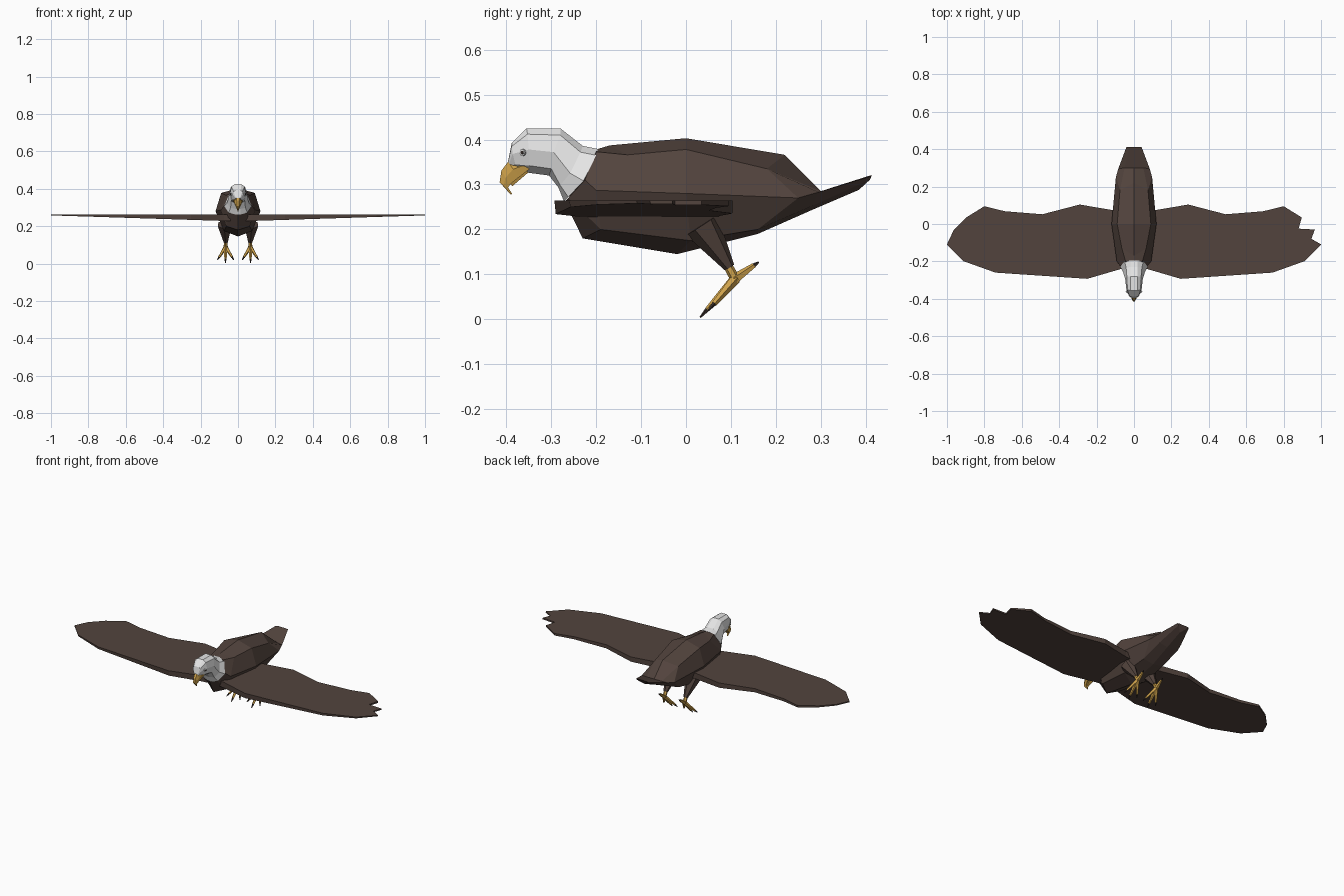
import bpy, bmesh, math
from mathutils import Vector, Matrix


def material(name, rgb):
    m = bpy.data.materials.new(name)
    m.diffuse_color = (*rgb, 1)
    return m


BROWN = material("brown feathers", (0.085, 0.057, 0.047))
WHITE = material("white feathers", (0.78, 0.78, 0.78))
GOLD = material("gold skin", (0.62, 0.36, 0.07))
DARK = material("dark horn", (0.035, 0.024, 0.02))


def finish(name, bm, mat):
    bmesh.ops.recalc_face_normals(bm, faces=bm.faces[:])
    me = bpy.data.meshes.new(name)
    bm.to_mesh(me)
    bm.free()
    me.materials.append(mat)
    ob = bpy.data.objects.new(name, me)
    bpy.context.collection.objects.link(ob)
    return ob


def loft(name, sections, mat):
    """Skin half sections (x, y, z), listed top to bottom, mirrored in x."""
    bm = bmesh.new()
    rings = []
    for half in sections:
        other = [(-x, y, z) for x, y, z in reversed(half) if x > 0]
        rings.append([bm.verts.new(p) for p in half + other])
    n = len(rings[0])
    for a, b in zip(rings, rings[1:]):
        for i in range(n):
            j = (i + 1) % n
            bm.faces.new((a[i], a[j], b[j], b[i]))
    bm.faces.new(rings[0])
    bm.faces.new(rings[-1])
    return finish(name, bm, mat)


def rod(name, a, b, r1, r2, mat, sides=6):
    """Tapered rod from a to b."""
    a, b = Vector(a), Vector(b)
    d = b - a
    bm = bmesh.new()
    mat4 = Matrix.Translation((a + b) / 2) @ d.to_track_quat('Z', 'Y').to_matrix().to_4x4()
    bmesh.ops.create_cone(bm, cap_ends=True, segments=sides, radius1=r1,
                          radius2=r2, depth=d.length, matrix=mat4)
    return finish(name, bm, mat)


# Body and tail
loft("body", [
    [(0, -.20, .378), (.045, -.20, .373), (.072, -.225, .31), (.045, -.262, .27), (0, -.27, .262)],
    [(0, -.17, .387), (.065, -.13, .366), (.092, -.20, .287), (.062, -.19, .20), (0, -.23, .18)],
    [(0, 0, .403), (.09, 0, .378), (.12, 0, .28), (.075, .01, .175), (0, -.02, .145)],
    [(0, .22, .366), (.075, .18, .335), (.097, .25, .27), (.065, .16, .20), (0, .16, .19)],
    [(0, .30, .285), (.05, .30, .285), (.084, .295, .283), (.055, .28, .252), (0, .28, .243)],
    [(0, .413, .321), (.025, .413, .321), (.04, .413, .319), (.03, .41, .311), (0, .385, .288)],
], BROWN)

# Head and neck
loft("head", [
    [(.02, -.195, .379), (.05, -.20, .365), (.074, -.228, .308), (.05, -.262, .272), (.015, -.272, .263)],
    [(.02, -.23, .386), (.042, -.235, .372), (.058, -.258, .325), (.04, -.28, .298), (.012, -.284, .293)],
    [(.018, -.28, .425), (.038, -.28, .41), (.047, -.295, .372), (.036, -.30, .335), (.012, -.305, .32)],
    [(.018, -.355, .425), (.035, -.353, .412), (.041, -.35, .378), (.032, -.35, .342), (.012, -.35, .326)],
    [(.014, -.388, .392), (.023, -.388, .385), (.026, -.386, .368), (.02, -.38, .345), (.01, -.372, .335)],
    [(.009, -.396, .352), (.012, -.396, .35), (.013, -.394, .347), (.012, -.388, .342), (.008, -.384, .34)],
], WHITE)

# Hooked beak and lower jaw
loft("beak", [
    [(.01, -.358, .352), (.027, -.352, .346), (.024, -.349, .334)],
    [(.008, -.396, .351), (.019, -.385, .334), (.017, -.372, .316)],
    [(.006, -.411, .331), (.011, -.402, .315), (.010, -.391, .301)],
    [(.005, -.415, .305), (.007, -.406, .298), (.006, -.396, .293)],
    [(.002, -.391, .278), (.002, -.389, .278), (.002, -.387, .279)],
], GOLD)
loft("lower_jaw", [
    [(.016, -.352, .336), (.012, -.351, .327)],
    [(.007, -.392, .302), (.005, -.387, .296)],
], GOLD)

# Wings: flat on top, thinning toward the tip; the right tip is notched
LEADING = [(.04, -.235), (.075, -.242), (.25, -.293), (.74, -.26), (.914, -.198), (1, -.11)]
TRAILING = [(.897, .035), (.8, .095), (.69, .068), (.49, .052), (.29, .104), (.12, .075), (.04, .07)]
TIPS = {"right": (1, [(.948, -.08), (.967, -.03), (.88, -.025)]),
        "left": (-1, [(.965, -.035)])}
for side, (s, tip) in TIPS.items():
    bm = bmesh.new()
    outline = LEADING + tip + TRAILING
    top = [bm.verts.new((s * x, y, .264)) for x, y in outline]
    low = [bm.verts.new((s * x, y * .99, .226 + .032 * x)) for x, y in outline]
    bm.faces.new(top)
    bm.faces.new(low)
    for i in range(len(top)):
        j = (i + 1) % len(top)
        bm.faces.new((top[i], top[j], low[j], low[i]))
    finish(side + "_wing", bm, BROWN)

# Eyes, legs and feet, one set per side
TOES = {"outer": (.11, .05, .02), "middle": (.067, .032, .004),
        "inner": (.022, .05, .02), "back": (.066, .162, .127)}
for side, s in (("right", 1), ("left", -1)):
    def at(x, y, z):
        return Vector((s * x, y, z))

    rod(side + "_eye", at(.036, -.362, .371), at(.0395, -.365, .371), .008, .008, WHITE, 8)
    rod(side + "_pupil", at(.036, -.362, .371), at(.041, -.3655, .371), .004, .004, DARK, 8)
    rod(side + "_thigh", at(.07, .035, .21), at(.065, .097, .115), .042, .012, BROWN)
    rod(side + "_shank", at(.066, .09, .125), at(.066, .112, .085), .010, .011, GOLD)
    hub = at(.066, .11, .09)
    for toe, tip in TOES.items():
        tip = at(*tip)
        joint = hub.lerp(tip, .8)
        rod(f"{side}_{toe}_toe", hub, joint, .012, .006, GOLD, 5)
        rod(f"{side}_{toe}_claw", joint, tip, .0055, .002, DARK, 5)
